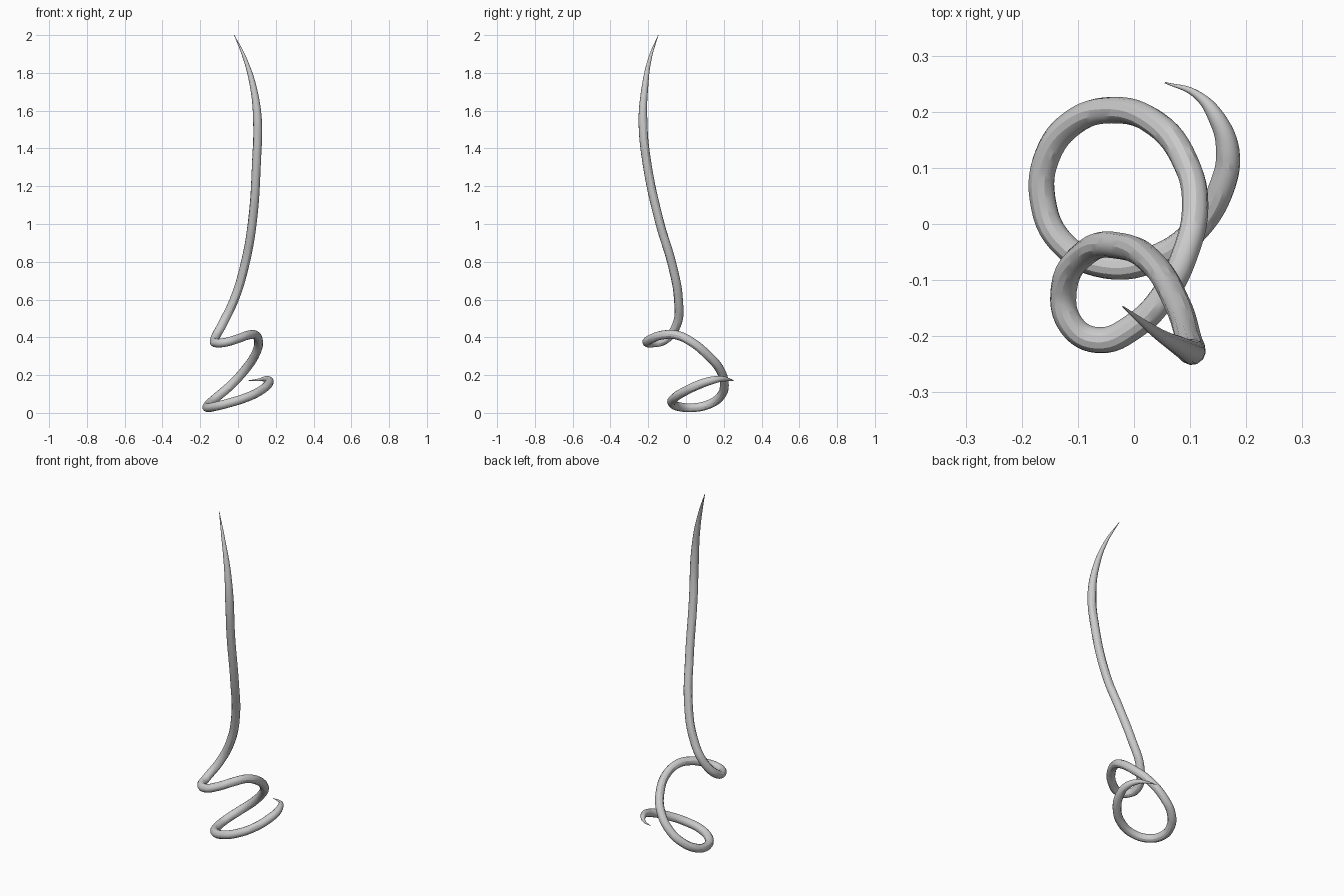
import bpy

# Centre line of the tendril from the top tip to the curled tail: x, y, z, thickness
PATH = [
    (-0.02, -0.147, 2.0, 0.05), (0.035, -0.19, 1.88, 0.4), (0.082, -0.218, 1.72, 0.75),
    (0.103, -0.228, 1.55, 1), (0.098, -0.208, 1.33, 1), (0.076, -0.14, 1.01, 1),
    (0.035, -0.072, 0.78, 1), (-0.02, -0.04, 0.60, 1), (-0.085, -0.05, 0.465, 1),
    (-0.125, -0.115, 0.385, 1), (-0.112, -0.18, 0.37, 1), (-0.065, -0.207, 0.374, 1),
    (0.0, -0.182, 0.393, 1), (0.055, -0.125, 0.412, 1), (0.092, -0.05, 0.412, 1),
    (0.109, 0.03, 0.375, 1), (0.092, 0.11, 0.31, 1), (0.04, 0.178, 0.232, 1),
    (-0.04, 0.203, 0.145, 1), (-0.11, 0.18, 0.085, 1), (-0.155, 0.12, 0.045, 1),
    (-0.163, 0.045, 0.028, 1), (-0.13, -0.032, 0.032, 1), (-0.05, -0.074, 0.052, 1),
    (0.04, -0.06, 0.08, 1), (0.115, -0.005, 0.115, 1), (0.158, 0.07, 0.15, 1),
    (0.167, 0.13, 0.17, 0.9), (0.148, 0.188, 0.18, 0.65), (0.11, 0.232, 0.175, 0.3),
    (0.055, 0.252, 0.171, 0.05),
]

# Smooth tapered tube
curve = bpy.data.curves.new("tendril", "CURVE")
curve.dimensions = "3D"
curve.bevel_depth = 0.0235
curve.bevel_resolution = 4
curve.resolution_u = 6
curve.use_fill_caps = True
spline = curve.splines.new("BEZIER")
spline.bezier_points.add(len(PATH) - 1)
for p, (x, y, z, r) in zip(spline.bezier_points, PATH):
    p.co = (x, y, z)
    p.radius = r
    p.handle_left_type = p.handle_right_type = "AUTO"

tendril = bpy.data.objects.new("tendril", curve)
bpy.context.collection.objects.link(tendril)
bpy.context.view_layer.objects.active = tendril
tendril.select_set(True)
bpy.ops.object.convert(target="MESH")
bpy.ops.object.shade_smooth_by_angle()
